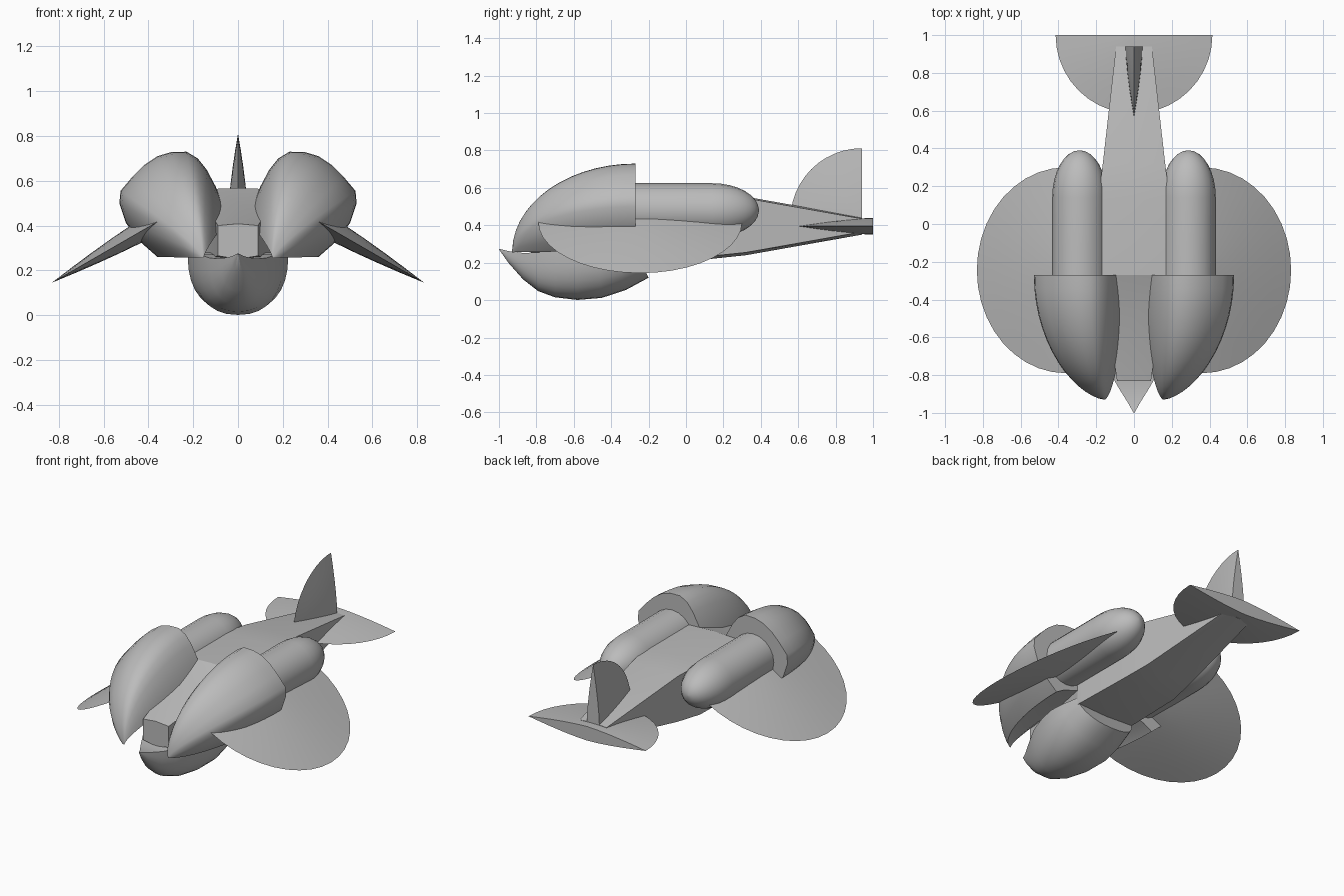
import bpy, bmesh, math
from mathutils import Vector

cube = bpy.data.objects.get("Cube")
if cube:
    bpy.data.objects.remove(cube, do_unlink=True)

grey = bpy.data.materials.new("plain grey")
grey.use_nodes = True
grey.diffuse_color = (0.5, 0.5, 0.5, 1)
for node in grey.node_tree.nodes:
    if node.type == 'BSDF_PRINCIPLED':
        node.inputs["Base Color"].default_value = (0.5, 0.5, 0.5, 1)
        node.inputs["Roughness"].default_value = 0.6


def loft(name, rings, angle=35):
    """Skin a list of equal-length closed rings and cap both ends."""
    bm = bmesh.new()
    loops = [[bm.verts.new(p) for p in ring] for ring in rings]
    n = len(loops[0])
    for a, b in zip(loops, loops[1:]):
        for i in range(n):
            j = (i + 1) % n
            bm.faces.new((a[i], a[j], b[j], b[i]))
    bm.faces.new(loops[0])
    bm.faces.new(loops[-1])
    bmesh.ops.remove_doubles(bm, verts=bm.verts, dist=0.0005)
    bmesh.ops.recalc_face_normals(bm, faces=bm.faces)
    mesh = bpy.data.meshes.new(name)
    bm.to_mesh(mesh)
    bm.free()
    mesh.materials.append(grey)
    obj = bpy.data.objects.new(name, mesh)
    bpy.context.collection.objects.link(obj)
    bpy.ops.object.select_all(action='DESELECT')
    obj.select_set(True)
    bpy.context.view_layer.objects.active = obj
    bpy.ops.object.shade_smooth_by_angle(angle=math.radians(angle))
    return obj


def lens(name, center, u, v, radius, thick, sweep=math.pi, steps=20):
    """Disc sector, thick at its centre and sharp at its rim; v points away from the chord."""
    c, u, v = Vector(center), Vector(u), Vector(v)
    n = u.cross(v)
    radii = [0, 0.2, 0.4, 0.6, 0.8, 1]
    side = [(r, thick * (1 - r ** 1.5)) for r in radii]
    section = side + [(r, -t) for r, t in reversed(side[:-1])]
    rings = []
    for k in range(steps + 1):
        a = sweep * k / steps
        d = u * math.cos(a) + v * math.sin(a)
        rings.append([c + d * (r * radius) + n * t for r, t in section])
    return loft(name, rings, 30)


# Fuselage: y, half width, top z, bottom z
body = [(-0.83, 0.09, 0.40, 0.25), (-0.48, 0.14, 0.485, 0.23),
        (-0.27, 0.20, 0.56, 0.22), (0.13, 0.19, 0.56, 0.22),
        (0.32, 0.165, 0.545, 0.24), (0.94, 0.095, 0.435, 0.35)]
rings = []
for y, w, top, bottom in body:
    half = [(w, top), (w, bottom + 0.015)]
    rings.append([(0, y, top + 0.008)] + [(x, y, z) for x, z in half]
                 + [(0, y, bottom)] + [(-x, y, z) for x, z in reversed(half)])
loft("fuselage", rings, 15)

# Chin hull: y, half width, rim z, keel z, backward lean of the section
hull = [(-1.0, 0.002, 0.275, 0.272, 0), (-0.95, 0.03, 0.262, 0.20, 0),
        (-0.87, 0.08, 0.252, 0.11, 0), (-0.79, 0.125, 0.255, 0.048, 0),
        (-0.70, 0.17, 0.27, 0.015, 0), (-0.58, 0.205, 0.28, 0.001, 0),
        (-0.45, 0.225, 0.28, 0.012, 0.1), (-0.32, 0.22, 0.28, 0.055, 0.3),
        (-0.20, 0.20, 0.28, 0.12, 0.5)]
rings = []
for y, w, rim, keel, lean in hull:
    ring = []
    for k in range(17):
        a = math.pi * k / 16
        drop = (rim - keel) * math.sin(a) ** 0.8
        x = w * math.copysign(abs(math.cos(a)) ** 0.85, math.cos(a))
        ring.append((x, y - lean * (rim - keel - drop), rim - drop))
    rings.append(ring)
loft("chin_hull", rings)

# Outline of the cowl opening as x, z
cowl = [(0.05, 0.42), (0.07, 0.50), (0.10, 0.575), (0.14, 0.65), (0.18, 0.70),
        (0.23, 0.73), (0.30, 0.728), (0.36, 0.71), (0.42, 0.67), (0.47, 0.62),
        (0.525, 0.555), (0.53, 0.50), (0.50, 0.41), (0.44, 0.33), (0.36, 0.26),
        (0.30, 0.295), (0.22, 0.32), (0.13, 0.36)]
tip_x, tip_z = 0.155, 0.255

for s, side in ((1, "left"), (-1, "right")):
    # Cowl shrinks in an ellipse toward a drooped inner tip
    rings = []
    for k in range(15):
        a = math.radians(88.5) * k / 14
        f = math.cos(a)
        rings.append([(s * (tip_x + (x - tip_x) * f ** 1.25),
                       -0.27 - 0.66 * math.sin(a),
                       tip_z + (z - tip_z) * f) for x, z in cowl])
    loft(side + "_cowl", rings, 40)

    # Engine pod with a rounded rear end
    stations = [(-0.32, 0.145)]
    for k in range(9):
        a = math.radians(88) * k / 8
        stations.append((0.14 + 0.25 * math.sin(a), 0.145 * math.cos(a)))
    rings = [[(s * 0.288 + r * math.cos(t), y, 0.48 + r * math.sin(t))
              for t in (math.tau * i / 20 for i in range(20))] for y, r in stations]
    loft(side + "_engine_pod", rings)

    # Drooping half-disc wing
    droop = math.radians(30)
    lens(side + "_wing", (s * 0.36, -0.245, 0.417), (0, 1, 0),
         (s * math.cos(droop), 0, -math.sin(droop)), 0.545, 0.05)

# Tail surfaces
lens("tailplane", (0, 1, 0.395), (1, 0, 0), (0, -1, 0), 0.415, 0.045)
lens("tail_fin", (0, 0.94, 0.43), (0, 0, 1), (0, -1, 0), 0.382, 0.045,
     math.pi / 2, 12)
